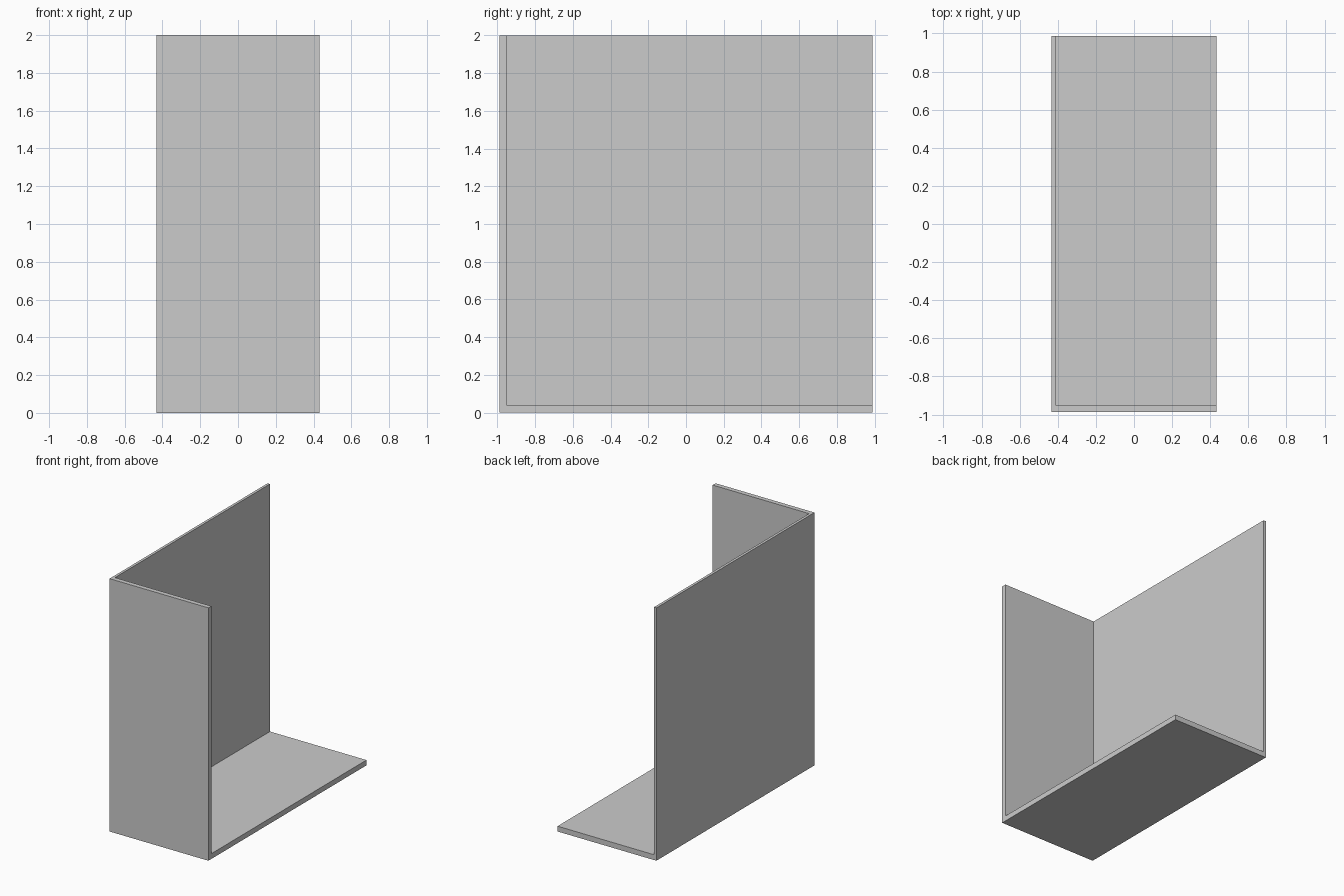
import bpy

if "Cube" in bpy.data.objects:
    bpy.data.objects.remove(bpy.data.objects["Cube"])

# Overall half sizes, height and wall thicknesses
HX, HY, H = 0.4325, 0.9875, 2.0
T_SIDE, T_FRONT, T_FLOOR = 0.021, 0.037, 0.042


def box(name, lo, hi):
    """Axis-aligned box between two corners."""
    bpy.ops.mesh.primitive_cube_add(size=1)
    obj = bpy.context.object
    obj.name = obj.data.name = name
    for v in obj.data.vertices:
        v.co = [b if c > 0 else a for c, a, b in zip(v.co, lo, hi)]
    return obj


# Solid block that becomes the left wall, front wall and floor
corner = box("corner_panels", (-HX, -HY, 0), (HX, HY, H))

# Cutter leaves the right, back and top sides open
cutter = box("hollow_cutter",
             (-HX + T_SIDE, -HY + T_FRONT, T_FLOOR),
             (HX + 0.5, HY + 0.5, H + 0.5))
cutter.hide_render = True

# Hollow out the block
mod = corner.modifiers.new("hollow", 'BOOLEAN')
mod.operation = 'DIFFERENCE'
mod.solver = 'EXACT'
mod.object = cutter
bpy.context.view_layer.objects.active = corner
bpy.ops.object.modifier_apply(modifier=mod.name)
bpy.data.objects.remove(cutter)
